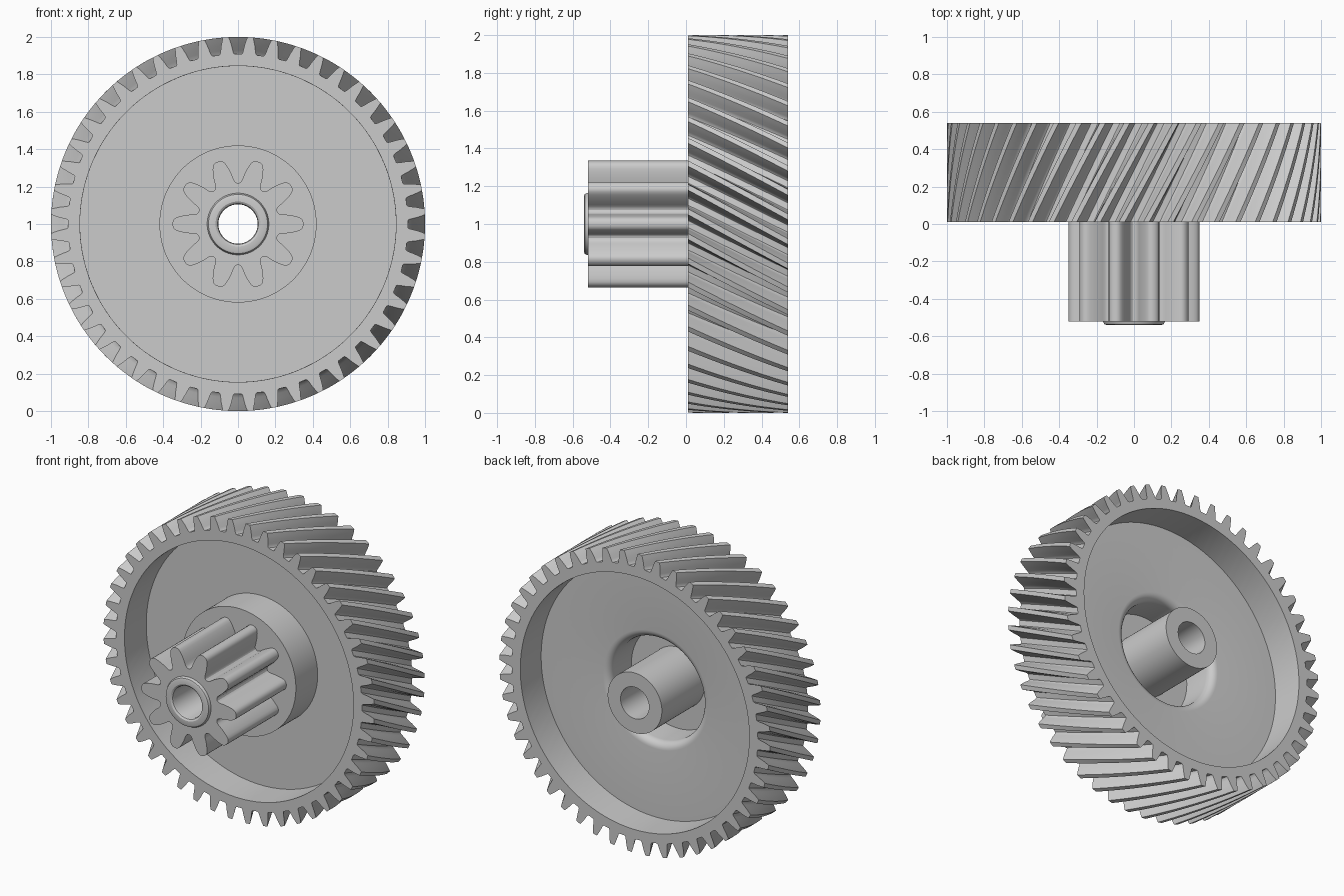
import bpy, bmesh
from math import sin, cos, pi

if "Cube" in bpy.data.objects:
    bpy.data.objects.remove(bpy.data.objects["Cube"])

CZ = 1.0  # height of the gear axis, which runs along y


def point(r, a, y):
    return (r * cos(a), y, CZ + r * sin(a))


def skin(name, rings, angle=30):
    """Join closed rings of points with quads; the last ring meets the first."""
    bm = bmesh.new()
    vs = [[bm.verts.new(p) for p in ring] for ring in rings]
    n = len(vs[0])
    for i, ring in enumerate(vs):
        nxt = vs[(i + 1) % len(vs)]
        for j in range(n):
            k = (j + 1) % n
            bm.faces.new((ring[j], ring[k], nxt[k], nxt[j]))
    bmesh.ops.recalc_face_normals(bm, faces=bm.faces)
    me = bpy.data.meshes.new(name)
    bm.to_mesh(me)
    bm.free()
    ob = bpy.data.objects.new(name, me)
    bpy.context.collection.objects.link(ob)
    bpy.ops.object.select_all(action='DESELECT')
    ob.select_set(True)
    bpy.context.view_layer.objects.active = ob
    bpy.ops.object.shade_smooth_by_angle(angle=angle * pi / 180)
    return ob


def lathe(name, profile, n=128):
    return skin(name, [[point(r, 2 * pi * j / n, y) for j in range(n)]
                       for r, y in profile])


def gear(name, teeth, flank, inner, y0, y1, start=0.0, twist=0.0, steps=1):
    """flank: (radius, half angle) from the tooth tip down to the root."""
    tooth = [(r, -a) for r, a in reversed(flank)] + [(r, a) for r, a in flank if a]
    tooth = sorted(set(tooth), key=lambda t: t[1])
    loop = [(r, start + 2 * pi * t / teeth + a) for t in range(teeth) for r, a in tooth]
    outer, bore = [], []
    for s in range(steps + 1):
        f = s / steps
        y = y0 + (y1 - y0) * f
        outer.append([point(r, a + twist * f, y) for r, a in loop])
        bore.append([point(inner, a + twist * f, y) for r, a in loop])
    return skin(name, outer + bore[::-1])


# Helical toothed rim, a gap centred on each axis direction at the front
gear("helical_rim", 48,
     [(1.0, 0), (1.0, 0.0155), (0.98, 0.022), (0.955, 0.029),
      (0.93, 0.0345), (0.914, 0.039), (0.908, 0.045)],
     0.845, 0.01, 0.54, start=pi / 48, twist=-0.29, steps=12)

# Straight-toothed pinion with rounded tips
gear("pinion", 10,
     [(0.35, 0), (0.349, 0.035), (0.344, 0.07), (0.335, 0.098), (0.32, 0.122),
      (0.30, 0.148), (0.275, 0.178), (0.25, 0.205), (0.235, 0.222),
      (0.225, 0.25), (0.22, 0.285)],
     0.16, -0.52, 0.012)

# Web, hollow boss, central tube and front collar as one turned part
fillet = [(0.39 - 0.05 * sin(t * pi / 12), 0.32 - 0.05 * (1 - cos(t * pi / 12)))
          for t in range(7)]
lathe("web_and_hub",
      [(0.105, 0.54), (0.105, -0.522), (0.109, -0.533), (0.12, -0.54),
       (0.147, -0.54), (0.158, -0.536), (0.165, -0.522), (0.165, 0.01),
       (0.42, 0.01), (0.42, 0.24), (0.85, 0.24), (0.85, 0.32)]
      + fillet + [(0.34, 0.09), (0.20, 0.09), (0.20, 0.54)])
